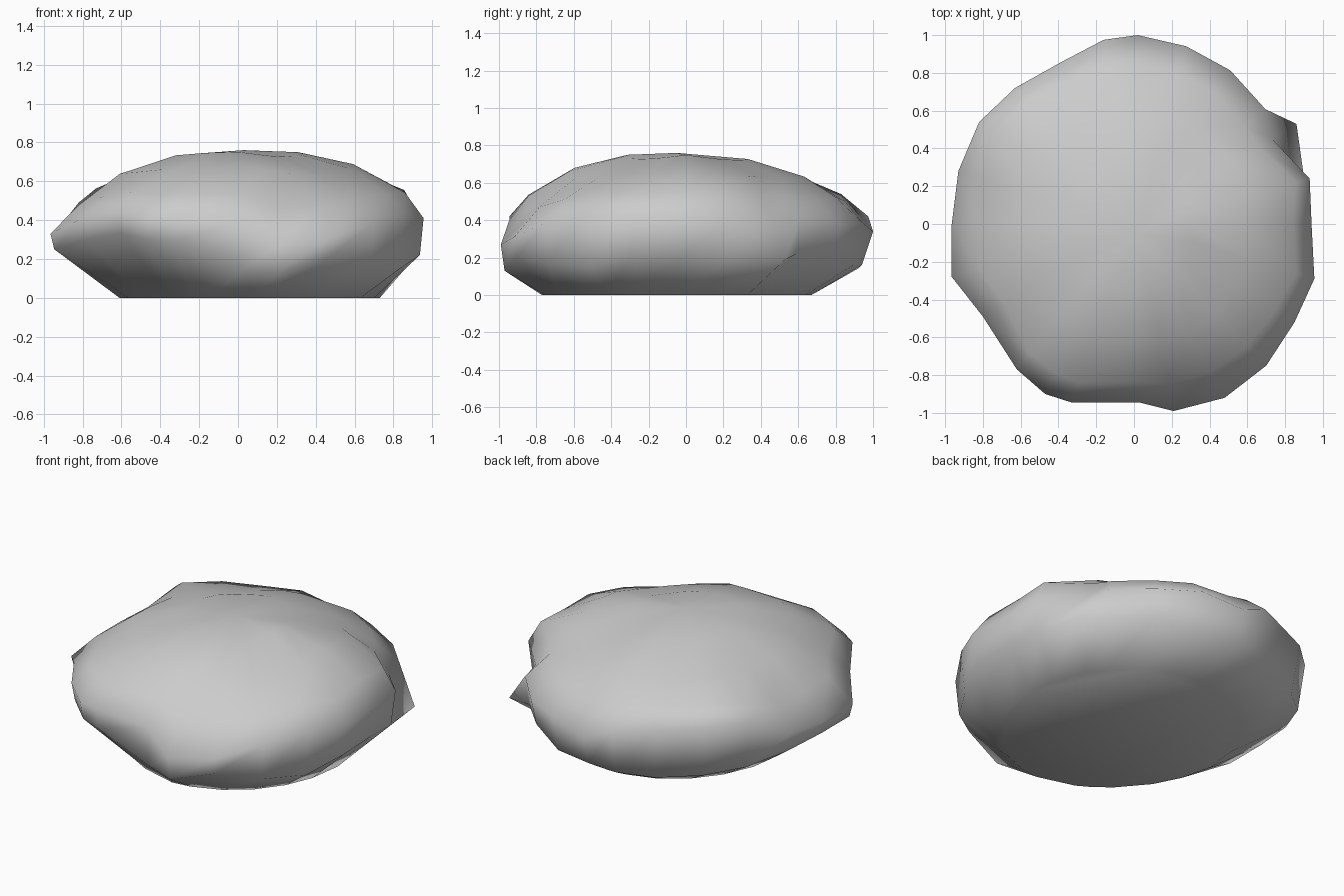
import bpy, bmesh, math

if "Cube" in bpy.data.objects:
    bpy.data.objects.remove(bpy.data.objects["Cube"])

# Widest outline, counter-clockwise: x, y, bottom and top of the side wall, scale of the rim above it
OUTLINE = [
    (.94, 0, .22, .40, .90), (.93, .24, .20, .42, .92), (.86, .53, .19, .40, .77),
    (.71, .62, .22, .40, .83), (.52, .83, .22, .38, .83), (.28, .95, .16, .39, .84),
    (.02, 1, .16, .34, .85), (-.16, .975, .14, .42, .85), (-.38, .86, .12, .44, .87),
    (-.63, .72, .15, .47, .89), (-.82, .54, .19, .49, .89), (-.93, .28, .23, .35, .85),
    (-.965, 0, .25, .33, .85), (-.965, -.28, .25, .33, .85), (-.80, -.49, .30, .41, .86),
    (-.62, -.77, .33, .44, .89), (-.47, -.90, .30, .41, .88), (-.33, -.945, .29, .42, .89),
    (.03, -.945, .15, .40, .89), (.21, -.99, .13, .27, .86), (.48, -.92, .21, .31, .85),
    (.70, -.75, .17, .39, .86), (.85, -.52, .15, .43, .88), (.955, -.29, .22, .41, .90),
]


def column(x, y, lo, hi, rim):
    """Points from the flat base up to the crown along one direction."""
    a = math.atan2(y, x)
    c, s = math.cos(a), math.sin(a)
    lump = rim < .8                                   # a low lump bulges at its foot
    s_lo = 1 if lump else .98 - .04 * max(0, s)
    s_hi = rim + .08 if lump else min(1, rim + .15)
    base = 1 - (.06 * 2 * c * s if c < 0 and s < 0 else 0)
    dip = abs(x * y) * (.14 if y < 0 else .08) if x > 0 else 0   # right side slopes lower
    return [
        (.06 + .67 * c * base, -.05 + .72 * s * base, 0),
        (x * s_lo, y * s_lo, lo),
        (x * s_hi, y * s_hi, hi),
        (x * rim, y * rim, .325 + .52 * hi + .02 * x - dip * .4),
        (x * .63, y * .63, .66 + .03 * x - .025 * y - dip),
        (x * .33, y * .33, .74 + .01 * x - .012 * y - dip * .4),
    ]


# Boulder: stacked rings, flat base, domed crown
bm = bmesh.new()
cols = [[bm.verts.new(p) for p in column(*o)] for o in OUTLINE]
top = bm.verts.new((.03, -.05, .76))
n = len(cols)
for i in range(n):
    a, b = cols[i], cols[(i + 1) % n]
    for k in range(len(a) - 1):
        bm.faces.new((a[k], b[k], b[k + 1], a[k + 1]))
    bm.faces.new((a[-1], b[-1], top))
bm.faces.new([c[0] for c in reversed(cols)])
for f in bm.faces:
    f.smooth = True
bmesh.ops.recalc_face_normals(bm, faces=bm.faces)

mesh = bpy.data.meshes.new("boulder")
bm.to_mesh(mesh)
bm.free()
rock = bpy.data.objects.new("boulder", mesh)
bpy.context.collection.objects.link(rock)

# Stone colour
stone = bpy.data.materials.new("stone_grey")
stone.diffuse_color = (.6, .6, .6, 1)
stone.use_nodes = True
stone.node_tree.nodes["Principled BSDF"].inputs["Base Color"].default_value = stone.diffuse_color
mesh.materials.append(stone)
